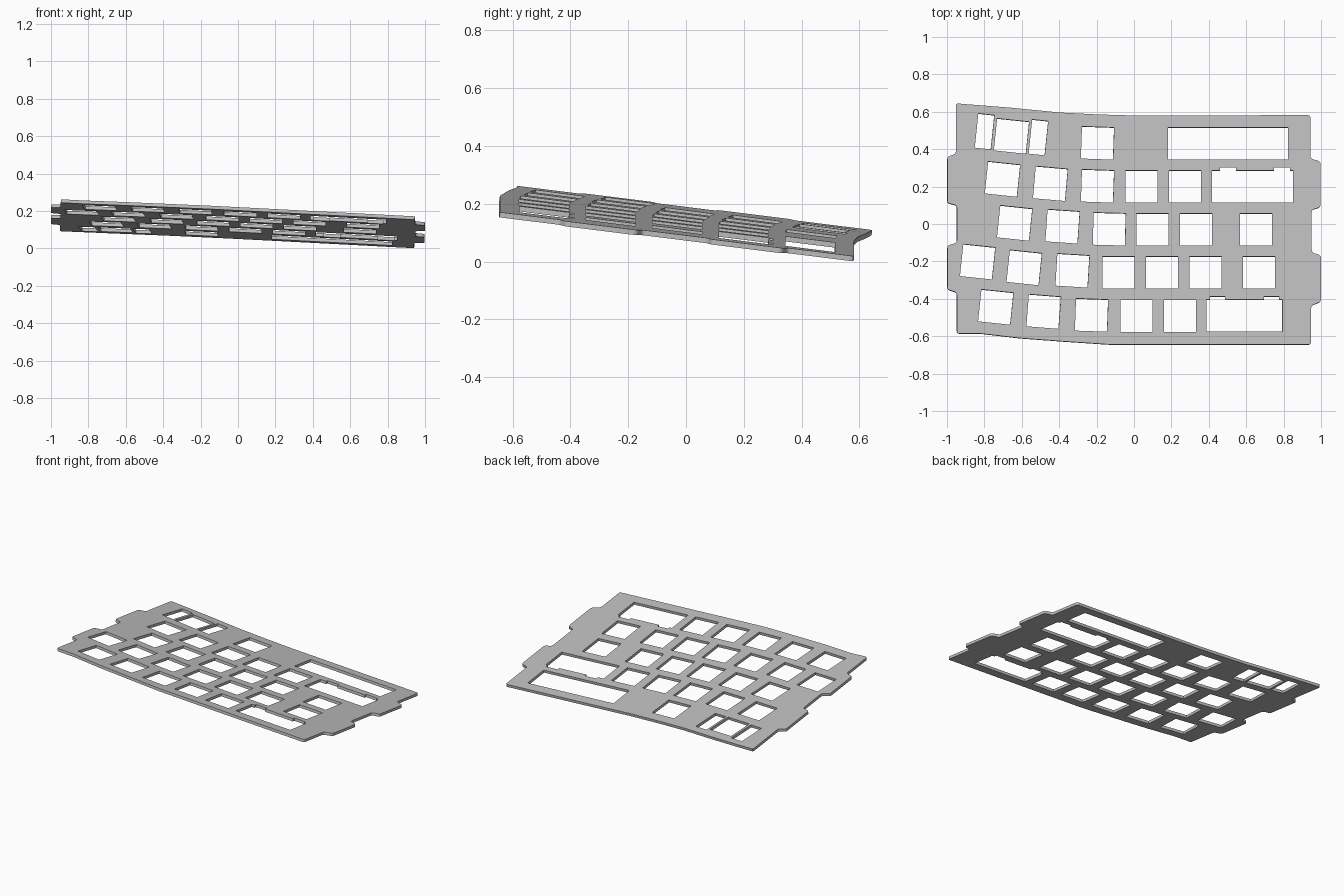
import bpy
import bmesh
from math import radians
from mathutils import Vector, Matrix

old = bpy.data.objects.get("Cube")
if old:
    bpy.data.objects.remove(old, do_unlink=True)

THICK = 0.018
KEY = 0.172          # side of a square switch opening
PITCH = 0.233        # distance between neighbouring switches
SLOPE_X, SLOPE_Y, BASE = -0.052, -0.1245, 0.14


def rounded(points, radius=0.014, steps=3):
    """Round every corner of a closed outline with a small curve."""
    pts = [Vector(p) for p in points]
    result = []
    for i, corner in enumerate(pts):
        before, after = pts[i - 1] - corner, pts[(i + 1) % len(pts)] - corner
        a = corner + before.normalized() * min(radius, before.length / 3)
        b = corner + after.normalized() * min(radius, after.length / 3)
        for s in range(steps + 1):
            t = s / steps
            result.append(a.lerp(corner, t).lerp(corner.lerp(b, t), t))
    return result


def opening(x, y, angle=0, width=KEY, height=KEY):
    """Rectangular opening, turned about its centre."""
    turn = Matrix.Rotation(radians(angle), 2)
    corners = ((-1, -1), (1, -1), (1, 1), (-1, 1))
    return [Vector((x, y)) + turn @ Vector((u * width / 2, v * height / 2))
            for u, v in corners]


def notched(left, right, bottom, top, notches, rise=0.017):
    """Wide opening whose back edge has raised notches."""
    points = [(left, top), (left, bottom), (right, bottom), (right, top)]
    for start, end in reversed(notches):
        points += [(end, top), (end, top + rise),
                   (start, top + rise), (start, top)]
    return [Vector(p) for p in points]


# Outer edge of the plate with side tabs
outline = [
    (-.952, .645), (-.66, .622), (-.396, .596), (-.2, .586), (0, .58),
    (.943, .582), (.943, .35), (.997, .335), (.997, .09), (.95, .076),
    (.95, -.152), (1, -.168), (1, -.415), (.947, -.436), (.947, -.644),
    (-.128, -.644), (-.369, -.628), (-.61, -.61), (-.824, -.585),
    (-.947, -.585), (-.947, -.366), (-.998, -.35), (-.998, -.115),
    (-.947, -.1), (-.947, .1), (-.998, .112), (-.998, .36), (-.952, .375),
]
loops = [rounded(outline)]

# Fanned switch openings: x, y, angle
fanned = [
    (-.655, .47, -6), (-.195, .433, -2),
    (-.703, .24, -6), (-.447, .216, -5), (-.195, .203, -2),
    (-.638, .005, -6), (-.382, -.013, -4), (-.132, -.027, -1.5),
    (-.836, -.202, -6), (-.587, -.233, -6), (-.329, -.249, -3.5),
    (-.739, -.444, -6), (-.483, -.468, -4.5), (-.227, -.487, -2),
]
loops += [opening(*key) for key in fanned]

# Straight switch openings: first x, y, count
for first, y, count in ((.04, .2, 2), (.099, -.03, 2),
                        (-.083, -.26, 3), (.013, -.491, 2)):
    loops += [opening(first + i * PITCH, y) for i in range(count)]
loops += [opening(.652, -.03), opening(.668, -.26)]

# Narrow slots on both sides of the back left switch
for x, y in ((-.799, .495), (-.511, .463)):
    loops.append(opening(x, y, -6, KEY / 2, .184))

# Wide openings
loops.append(opening(.503, .43, 0, .642, KEY))
loops.append(notched(.417, .85, .115, .286, ((.46, .545), (.749, .834))))
loops.append(notched(.388, .793, -.576, -.404, ((.407, .487), (.695, .776))))

# Fill the flat outline, then tilt and thicken it
bm = bmesh.new()
for loop in loops:
    verts = [bm.verts.new((p.x, p.y, 0)) for p in loop]
    for i, v in enumerate(verts):
        bm.edges.new((verts[i - 1], v))
bmesh.ops.triangle_fill(bm, use_beauty=True, use_dissolve=False,
                        edges=bm.edges[:], normal=(0, 0, 1))
for v in bm.verts:
    v.co.z = BASE + SLOPE_X * v.co.x + SLOPE_Y * v.co.y
normal = Vector((-SLOPE_X, -SLOPE_Y, 1)).normalized()
solid = bmesh.ops.extrude_face_region(bm, geom=bm.faces[:],
                                      use_keep_orig=True)
lower = [g for g in solid["geom"] if isinstance(g, bmesh.types.BMVert)]
bmesh.ops.translate(bm, verts=lower, vec=-normal * THICK)
bmesh.ops.recalc_face_normals(bm, faces=bm.faces[:])

mesh = bpy.data.meshes.new("switch_plate")
bm.to_mesh(mesh)
bm.free()
plate = bpy.data.objects.new("switch_plate", mesh)
bpy.context.collection.objects.link(plate)

# Plain grey metal
grey = bpy.data.materials.new("plate_grey")
grey.use_nodes = True
colour = (.52, .52, .52, 1)
grey.diffuse_color = colour
grey.node_tree.nodes["Principled BSDF"].inputs["Base Color"].default_value = colour
mesh.materials.append(grey)
